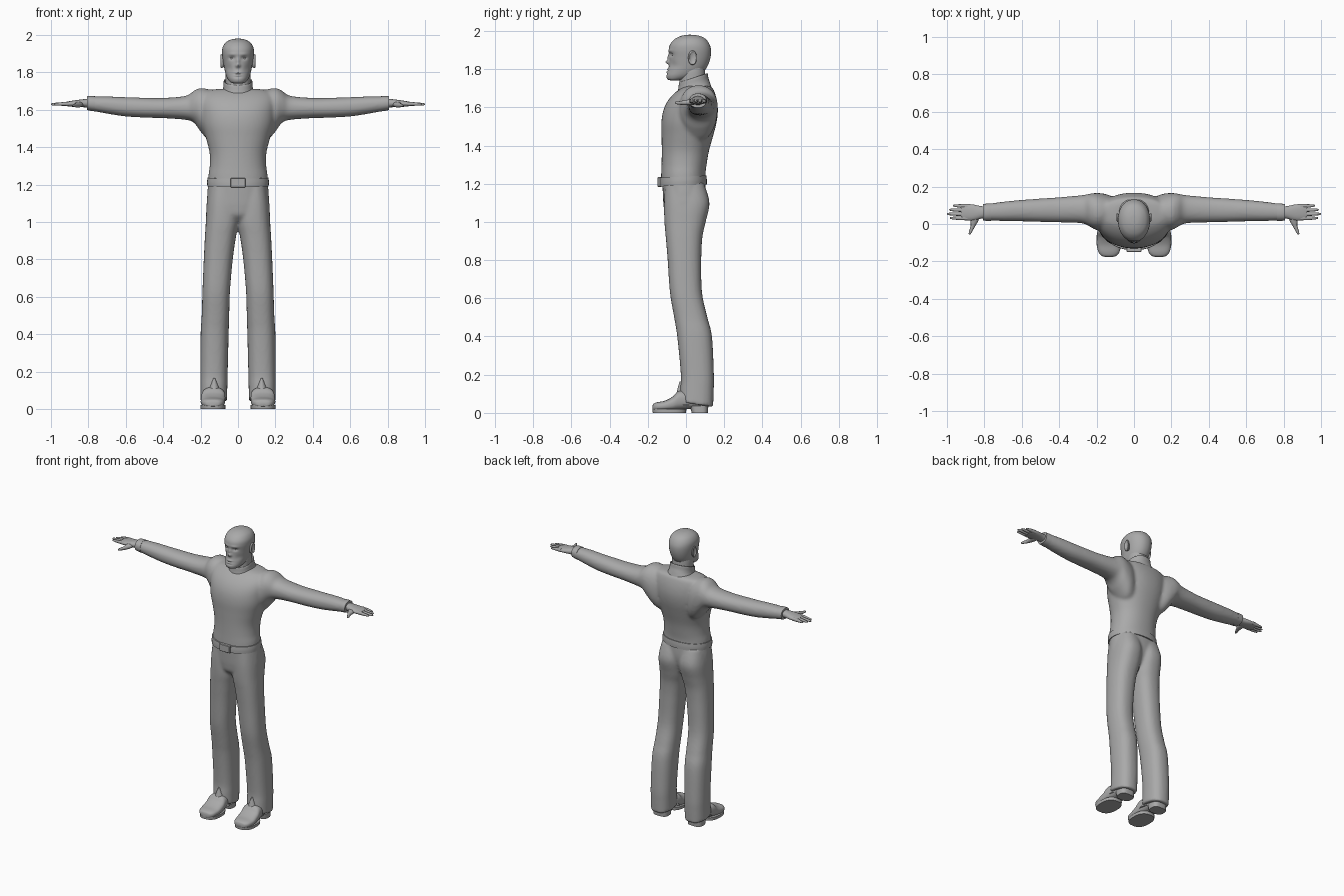
import bpy, bmesh, math
from mathutils import Matrix

grey = bpy.data.materials.new("plain_grey")
grey.diffuse_color = (0.4, 0.4, 0.4, 1)
SIDES = (1, -1)


def finish(name, bm, voxel=0, smooth=0, angle=40):
    """Turn a bmesh into a shaded object, optionally fusing its shells."""
    bmesh.ops.recalc_face_normals(bm, faces=bm.faces)
    me = bpy.data.meshes.new(name)
    bm.to_mesh(me)
    bm.free()
    me.materials.append(grey)
    me.shade_smooth()
    ob = bpy.data.objects.new(name, me)
    bpy.context.collection.objects.link(ob)
    if voxel:
        r = ob.modifiers.new("fuse", 'REMESH')
        r.mode = 'VOXEL'
        r.voxel_size = voxel
        r.use_smooth_shade = True
        s = ob.modifiers.new("soften", 'SMOOTH')
        s.factor = 0.5
        s.iterations = smooth
    else:
        me.set_sharp_from_angle(angle=math.radians(angle))
    return ob


def catmull(a, b, c, d, t):
    return [0.5 * (2*q + (r-p)*t + (2*p-5*q+4*r-s)*t*t + (3*q-p-3*r+s)*t**3)
            for p, q, r, s in zip(a, b, c, d)]


def loft(bm, axis, stations, p=2.2, n=36, steps=5, side=1):
    """Skin super-ellipse rings; station = (position, a0, a1, b0, b1)."""
    s = [stations[0]] + list(stations) + [stations[-1]]
    rows = [catmull(*s[i:i+4], k/steps) for i in range(len(s)-3) for k in range(steps)]
    rows.append(stations[-1])
    rings = []
    for t, a0, a1, b0, b1 in rows:
        ring = []
        for i in range(n):
            u = 2*math.pi*i/n
            c, d = math.cos(u), math.sin(u)
            a = (a0+a1)/2 + (a1-a0)/2*math.copysign(abs(c)**(2/p), c)
            b = (b0+b1)/2 + (b1-b0)/2*math.copysign(abs(d)**(2/p), d)
            x, y, z = {'x': (t, a, b), 'y': (a, t, b), 'z': (a, b, t)}[axis]
            ring.append(bm.verts.new((x*side, y, z)))
        rings.append(ring)
    for r, q in zip(rings, rings[1:]):
        for i in range(n):
            j = (i+1) % n
            bm.faces.new((r[i], r[j], q[j], q[i]))
    bm.faces.new(rings[0])
    bm.faces.new(rings[-1])


def tall(rows):
    """Symmetric z stations from (z, half_width, front, back)."""
    return [(z, -w, w, f, b) for z, w, f, b in rows]


def ball(bm, loc, size):
    m = Matrix.Translation(loc) @ Matrix.Diagonal((*size, 1))
    bmesh.ops.create_uvsphere(bm, u_segments=20, v_segments=12, radius=1, matrix=m)


# Sweater: torso and both sleeves fused
bm = bmesh.new()
loft(bm, 'z', tall([(1.20, .16, -.132, .104), (1.25, .158, -.13, .102), (1.30, .151, -.128, .108),
                    (1.37, .152, -.127, .12), (1.45, .172, -.128, .142), (1.52, .192, -.129, .16),
                    (1.58, .20, -.12, .167), (1.63, .205, -.098, .163), (1.67, .20, -.065, .153),
                    (1.70, .17, -.025, .14), (1.712, .10, 0, .12)]), n=48)
for s in SIDES:
    loft(bm, 'x', [(.10, 0, .14, 1.42, 1.70), (.15, -.03, .16, 1.43, 1.708), (.20, -.032, .166, 1.483, 1.716),
                   (.235, -.015, .162, 1.53, 1.702), (.28, .004, .154, 1.546, 1.674),
                   (.40, .009, .143, 1.555, 1.663), (.50, .011, .136, 1.558, 1.664),
                   (.60, .014, .129, 1.564, 1.667), (.70, .016, .119, 1.579, 1.671),
                   (.80, .02, .106, 1.598, 1.67)], side=s)
finish("sweater", bm, .009, 7)

# Sleeve cuffs
bm = bmesh.new()
for s in SIDES:
    loft(bm, 'x', [(.765, .017, .111, 1.591, 1.672), (.785, .017, .109, 1.594, 1.673),
                   (.806, .018, .107, 1.598, 1.672)], side=s)
finish("cuffs", bm)

# Roll collar, tilted down to the front
bm = bmesh.new()
loft(bm, 'z', tall([(1.67, .105, -.06, .135), (1.70, .084, -.046, .126), (1.725, .078, -.04, .118),
                    (1.75, .077, -.037, .114), (1.755, .073, -.034, .11), (1.745, .068, -.03, .104)]))
for v in bm.verts:
    v.co.z += (v.co.y - .04) * .33
finish("collar", bm)

# Belt and buckle
bm = bmesh.new()
loft(bm, 'z', tall([(1.192, .164, -.14, .109), (1.215, .165, -.14, .109), (1.238, .163, -.138, .107)]), n=48)
for v in bm.verts:
    v.co.z += v.co.y * .045
finish("belt", bm)
bm = bmesh.new()
bmesh.ops.create_cube(bm, size=1, matrix=Matrix.Translation((0, -.138, 1.209))
                      @ Matrix.Diagonal((.08, .024, .05, 1)))
bmesh.ops.bevel(bm, geom=bm.edges[:], offset=.003, segments=1, affect='EDGES')
finish("buckle", bm, angle=30)

# Trousers: pelvis and flared legs fused
bm = bmesh.new()
loft(bm, 'z', tall([(.985, .04, -.05, .04), (1.03, .13, -.105, .075), (1.08, .165, -.117, .095),
                    (1.14, .165, -.121, .104), (1.22, .158, -.124, .10)]), n=48)
for s in SIDES:
    loft(bm, 'z', [(.045, .058, .202, -.034, .142), (.12, .057, .202, -.03, .145), (.2, .055, .202, -.027, .146),
                   (.4, .05, .20, -.046, .136), (.5, .047, .194, -.062, .112), (.63, .043, .19, -.084, .084),
                   (.8, .028, .183, -.096, .08), (.92, .011, .177, -.106, .086), (1.0, -.005, .172, -.113, .103),
                   (1.1, -.008, .167, -.115, .123), (1.2, 0, .152, -.11, .095)], p=2.4, side=s)
for v in bm.verts:
    if v.co.z < .2:
        v.co.z -= (v.co.y - .05) * .2 * (1 - v.co.z / .2)
finish("trousers", bm, .009, 4)

# Shoes: uppers, tongues in the trouser slits, soles and heels
bm = bmesh.new()
for s in SIDES:
    loft(bm, 'y', [(-.176, .115, .153, .015, .035), (-.17, .095, .173, .012, .048), (-.15, .078, .19, .01, .056),
                   (-.11, .07, .199, .01, .064), (-.07, .068, .198, .01, .085), (-.035, .069, .195, .014, .115),
                   (.03, .078, .185, .022, .11), (.09, .082, .18, .022, .09), (.115, .105, .16, .022, .07)],
         p=2.6, side=s)
finish("shoe_uppers", bm)
bm = bmesh.new()
for s in SIDES:
    loft(bm, 'z', [(.04, .068, .19, -.07, .05), (.09, .09, .164, -.054, .03), (.165, .123, .131, -.034, -.02)],
         p=2, steps=3, side=s)
finish("shoe_tongues", bm)
bm = bmesh.new()
for s in SIDES:
    loft(bm, 'z', [(0, .068, .2, -.174, .0), (.02, .067, .201, -.176, .002)], p=2.5, steps=1, side=s)
    loft(bm, 'z', [(0, .08, .184, .03, .114), (.035, .079, .184, .02, .117)], p=3, steps=1, side=s)
finish("soles_and_heels", bm)

# Hands: palm, four fingers, thumb
bm = bmesh.new()
for s in SIDES:
    loft(bm, 'x', [(.78, .035, .092, 1.61, 1.66), (.82, .028, .096, 1.613, 1.657), (.86, .018, .104, 1.614, 1.652),
                   (.90, .019, .107, 1.617, 1.646), (.925, .024, .103, 1.621, 1.641)], n=24, side=s)
    for y, tip in ((.097, .968), (.075, .988), (.053, 1.0), (.031, .985)):
        loft(bm, 'x', [(.89, y-.011, y+.010, 1.62, 1.644), (.93, y-.010, y+.009, 1.621, 1.641),
                       (tip-.02, y-.007, y+.008, 1.622, 1.637), (tip-.004, y-.004, y+.006, 1.624, 1.634),
                       (tip, y-.001, y+.003, 1.627, 1.631)], n=12, steps=3, side=s)
    loft(bm, 'y', [(.05, .825, .87, 1.614, 1.645), (.02, .831, .874, 1.612, 1.642), (-.01, .848, .873, 1.612, 1.636),
                   (-.035, .862, .881, 1.614, 1.632), (-.052, .872, .884, 1.617, 1.63), (-.057, .877, .881, 1.621, 1.626)],
         n=12, steps=3, side=s)
finish("hands", bm, angle=60)

# Neck
bm = bmesh.new()
loft(bm, 'z', tall([(1.66, .07, -.035, .115), (1.74, .066, -.034, .104), (1.79, .066, -.03, .1), (1.83, .06, -.02, .1)]))
finish("neck", bm)

# Head with face pushed out and in by soft bumps (x, z, x spread, z spread, depth)
bm = bmesh.new()
loft(bm, 'z', tall([(1.741, .024, -.082, -.035), (1.747, .041, -.097, .0), (1.765, .056, -.103, .06),
                    (1.79, .066, -.096, .095), (1.82, .073, -.089, .115), (1.86, .08, -.087, .128),
                    (1.90, .085, -.09, .131), (1.93, .083, -.083, .123), (1.955, .07, -.062, .106),
                    (1.97, .05, -.036, .082), (1.978, .028, -.008, .052), (1.98, .005, .015, .025)]),
     p=2.15, n=88, steps=7)
BUMPS = [(0, 1.836, .011, .010, .020), (0, 1.86, .009, .016, .010), (.032, 1.876, .016, .009, -.011),
         (-.032, 1.876, .016, .009, -.011), (.03, 1.897, .022, .007, .004), (-.03, 1.897, .022, .007, .004),
         (0, 1.798, .018, .005, .006), (0, 1.7905, .022, .0025, -.004), (0, 1.784, .016, .005, .005),
         (0, 1.774, .02, .004, -.003), (.05, 1.82, .018, .02, -.005), (-.05, 1.82, .018, .02, -.005)]
for v in bm.verts:
    if v.co.y < 0:
        x, z = v.co.x, v.co.z
        v.co.y -= sum(d * math.exp(-((x-cx)/sx)**2 - ((z-cz)/sz)**2) for cx, cz, sx, sz, d in BUMPS)
finish("head", bm, angle=70)

# Eyes and ears
bm = bmesh.new()
for s in SIDES:
    ball(bm, (.032*s, -.060, 1.876), (.014, .013, .010))
finish("eyes", bm)
bm = bmesh.new()
for s in SIDES:
    loft(bm, 'x', [(.066, .015, .045, 1.83, 1.885), (.080, .012, .05, 1.826, 1.892), (.088, .012, .056, 1.822, 1.897),
                   (.093, .018, .054, 1.828, 1.893), (.088, .024, .046, 1.84, 1.884)], n=24, steps=3, side=s)
finish("ears", bm, angle=60)
